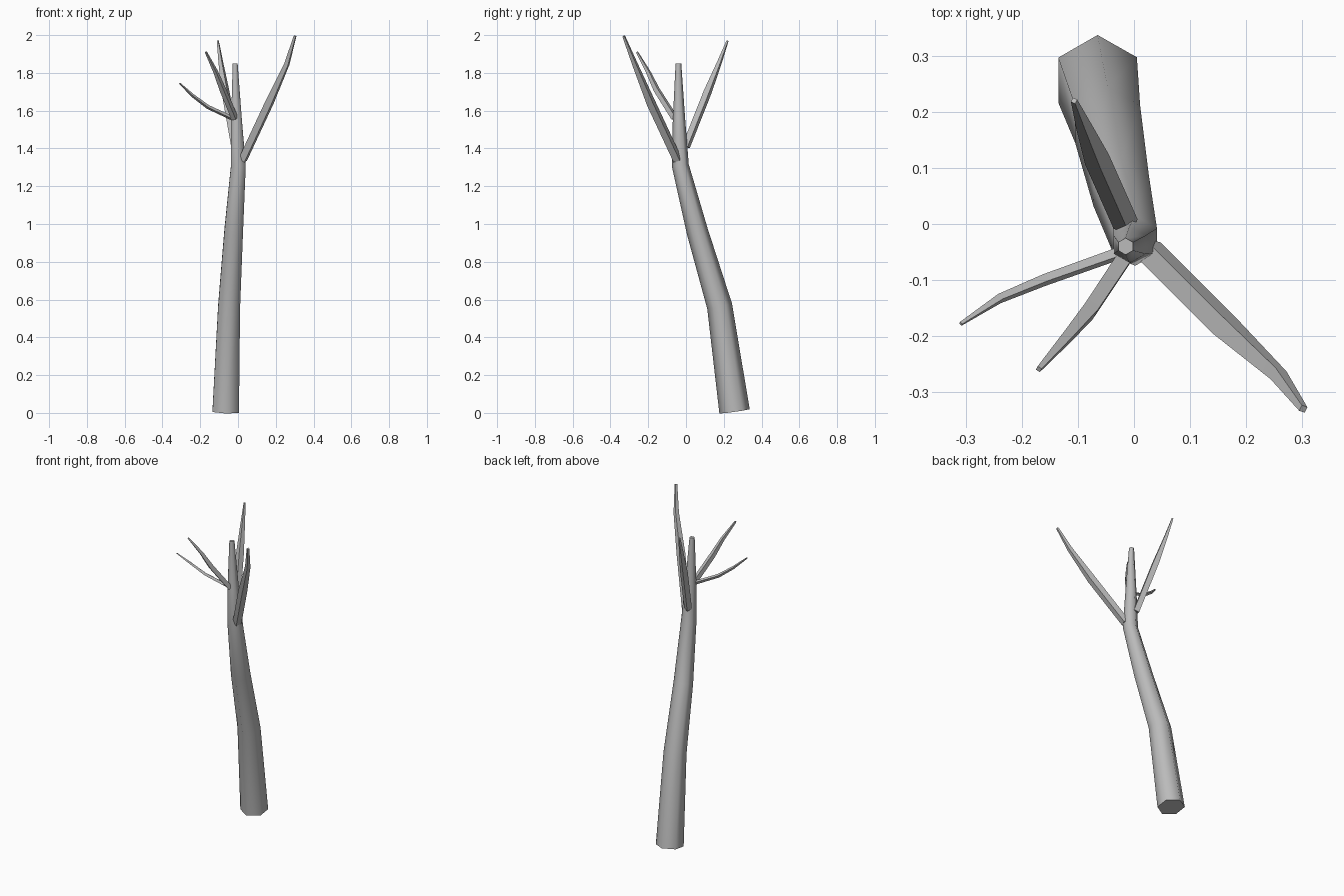
import bpy, bmesh, math
from mathutils import Vector

cube = bpy.data.objects.get("Cube")
if cube:
    bpy.data.objects.remove(cube, do_unlink=True)

bark = bpy.data.materials.new("grey_bark")
bark.use_nodes = True
color = (0.5, 0.5, 0.5, 1)
bark.diffuse_color = color
bark.node_tree.nodes["Principled BSDF"].inputs["Base Color"].default_value = color


def limb(name, path, sides, roll, smooth_angle):
    """Loft a tapering tube through (x, y, z, radius) points."""
    bm = bmesh.new()
    pts = [Vector(p[:3]) for p in path]
    rings = []
    for i, p in enumerate(pts):
        t = Vector()
        if i > 0:
            t += (p - pts[i - 1]).normalized()
        if i < len(pts) - 1:
            t += (pts[i + 1] - p).normalized()
        t.normalize()
        v = t.cross(Vector((1, 0, 0))).normalized()
        u = v.cross(t)
        angles = [math.radians(roll) + math.tau * k / sides for k in range(sides)]
        rings.append([bm.verts.new(p + path[i][3] * (u * math.cos(a) + v * math.sin(a)))
                      for a in angles])
    for low, high in zip(rings, rings[1:]):
        for k in range(sides):
            n = (k + 1) % sides
            bm.faces.new((low[k], low[n], high[n], high[k]))
    bm.faces.new(rings[0][::-1])
    bm.faces.new(rings[-1])
    bmesh.ops.recalc_face_normals(bm, faces=bm.faces)
    mesh = bpy.data.meshes.new(name)
    bm.to_mesh(mesh)
    bm.free()
    mesh.materials.append(bark)
    obj = bpy.data.objects.new(name, mesh)
    bpy.context.collection.objects.link(obj)
    bpy.ops.object.select_all(action='DESELECT')
    obj.select_set(True)
    bpy.context.view_layer.objects.active = obj
    bpy.ops.object.shade_smooth_by_angle(angle=math.radians(smooth_angle))
    return obj


# Leaning six-sided trunk, running up into the central leader
limb("trunk", [(-0.065, 0.257, 0.008, 0.081), (-0.047, 0.178, 0.565, 0.067),
               (-0.023, 0.06, 0.96, 0.057), (0.002, -0.03, 1.31, 0.045),
               (-0.008, -0.037, 1.55, 0.033), (-0.015, -0.04, 1.85, 0.015)], 6, 30, 65)

# Four-sided branches
limb("left_front_branch", [(0.025, -0.045, 1.34, 0.026), (0.165, -0.185, 1.64, 0.026),
                           (0.258, -0.27, 1.845, 0.016), (0.302, -0.33, 1.995, 0.008)], 4, 20, 30)
limb("back_branch", [(-0.015, 0.0, 1.41, 0.023), (-0.066, 0.115, 1.7, 0.023),
                     (-0.09, 0.175, 1.85, 0.014), (-0.107, 0.22, 1.97, 0.006)], 4, 20, 30)
limb("right_front_branch", [(-0.017, -0.06, 1.56, 0.019), (-0.08, -0.155, 1.71, 0.018),
                            (-0.118, -0.2, 1.805, 0.013), (-0.17, -0.259, 1.91, 0.006)], 4, 20, 30)
limb("right_twig", [(-0.02, -0.05, 1.555, 0.012), (-0.16, -0.1, 1.62, 0.011),
                    (-0.24, -0.133, 1.68, 0.009), (-0.309, -0.178, 1.745, 0.004)], 4, 20, 30)
